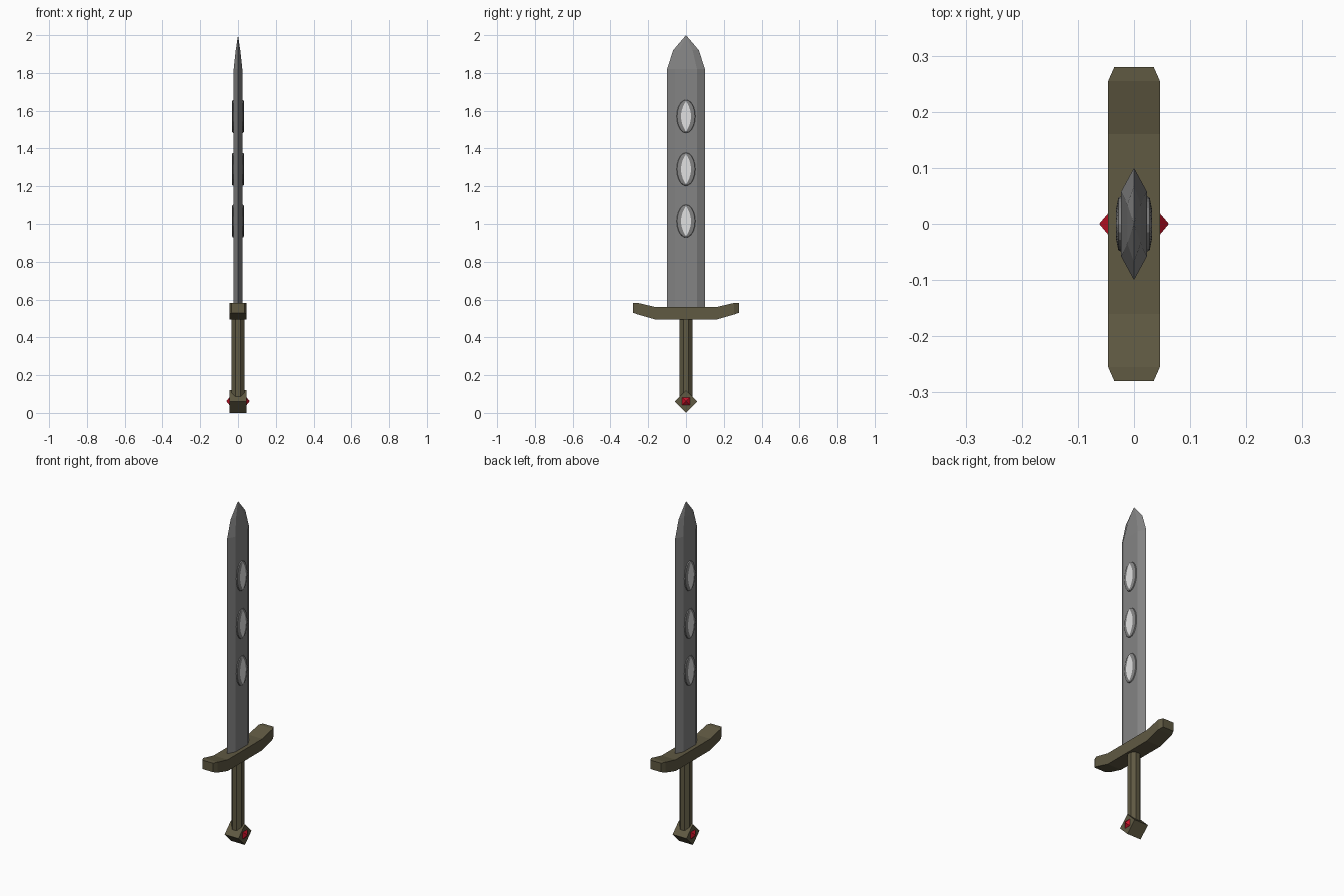
import bpy, bmesh, math

if "Cube" in bpy.data.objects:
    bpy.data.objects.remove(bpy.data.objects["Cube"])


def material(name, rgb):
    m = bpy.data.materials.new(name)
    m.diffuse_color = (*rgb, 1)
    m.use_nodes = True
    m.node_tree.nodes["Principled BSDF"].inputs["Base Color"].default_value = m.diffuse_color
    return m


STEEL = material("grey steel", (0.23, 0.23, 0.23))
BRONZE = material("dark bronze", (0.115, 0.10, 0.055))
RED = material("red gem", (0.55, 0.006, 0.02))
PALE = material("pale inlay", (0.75, 0.75, 0.75))


def loft(name, rings, mats, cap=True, tip=None, inner=0):
    """Skin equal-length rings of points; the last cap uses material 'inner'."""
    bm = bmesh.new()
    loops = [[bm.verts.new(p) for p in r] for r in rings]
    n = len(loops[0])
    for a, b in zip(loops, loops[1:]):
        for i in range(n):
            j = (i + 1) % n
            bm.faces.new((a[i], a[j], b[j], b[i]))
    if cap:
        bm.faces.new(loops[0][::-1])
    if tip:
        t = bm.verts.new(tip)
        for i in range(n):
            bm.faces.new((loops[-1][i], loops[-1][(i + 1) % n], t))
    else:
        bm.faces.new(loops[-1]).material_index = inner
    bmesh.ops.recalc_face_normals(bm, faces=bm.faces)
    me = bpy.data.meshes.new(name)
    bm.to_mesh(me)
    bm.free()
    for m in mats:
        me.materials.append(m)
    ob = bpy.data.objects.new(name, me)
    bpy.context.collection.objects.link(ob)
    return ob


# Blade: six-sided section narrowing to a point
def blade_ring(z, edge, flat, thick):
    return [(0, edge, z), (-thick, flat, z), (-thick, -flat, z),
            (0, -edge, z), (thick, -flat, z), (thick, flat, z)]


loft("blade", [blade_ring(0.53, 0.1, 0.058, 0.023),
               blade_ring(1.82, 0.1, 0.058, 0.023),
               blade_ring(1.92, 0.068, 0.035, 0.012)], [STEEL], tip=(0, 0, 2.0))

# Raised oval bosses with pale pointed inlays on both blade faces
N = 20
for k, zc in enumerate((1.015, 1.29, 1.57)):
    for s in (1, -1):
        outer, mid, lens = [], [], []
        for i in range(N):
            a = 2 * math.pi * i / N
            c, d = math.cos(a), math.sin(a)
            outer.append((s * 0.018, 0.052 * c, zc + 0.09 * d))
            mid.append((s * 0.028, 0.047 * c, zc + 0.086 * d))
            w = 0.027 * (1 - abs(d) ** 2) * (1 if c >= 0 else -1)
            lens.append((s * 0.032, w, zc + 0.08 * d))
        loft(f"boss_{k + 1}_{'right' if s > 0 else 'left'}",
             [outer, mid, lens], [STEEL, PALE], cap=False, inner=1)

# Crossguard: upswept bar with chamfered ends, lofted along y
stations = [(0.28, 0.035, 0.53, 0.582), (0.255, 0.046, 0.521, 0.582),
            (0.16, 0.046, 0.494, 0.56)]
stations += [(-y, w, lo, hi) for y, w, lo, hi in reversed(stations)]
loft("crossguard", [[(-w, y, lo), (w, y, lo), (w, y, hi), (-w, y, hi)]
                    for y, w, lo, hi in stations], [BRONZE])


# Grip: eight-sided rod
def grip_ring(z, r=0.036):
    return [(r * math.cos(a), r * math.sin(a), z)
            for a in (math.pi * (i + 0.5) / 4 for i in range(8))]


loft("grip", [grip_ring(0.07), grip_ring(0.51)], [BRONZE])


# Pommel: square block standing on its edge
def diamond(x, r=0.06, zc=0.06):
    return [(x, r, zc), (x, 0, zc + r), (x, -r, zc), (x, 0, zc - r)]


loft("pommel", [diamond(-0.045), diamond(0.045)], [BRONZE])

# Pyramid gems on both sides of the pommel
for s in (1, -1):
    base = [(s * 0.043, y * 0.023, 0.062 + z * 0.023)
            for y, z in ((1, 1), (-1, 1), (-1, -1), (1, -1))]
    loft("gem_right" if s > 0 else "gem_left", [base], [RED], tip=(s * 0.062, 0, 0.062))
